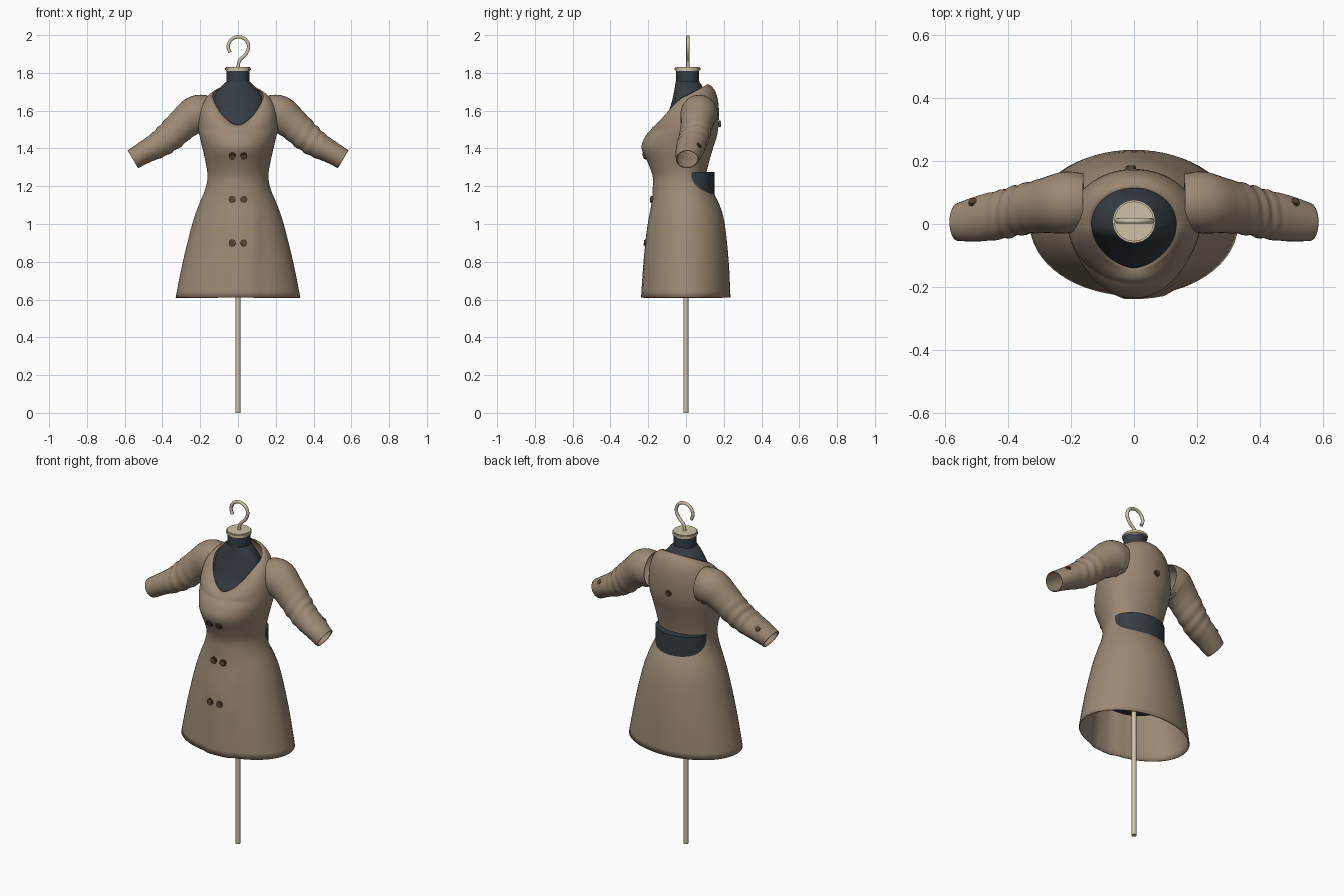
import bpy, bmesh
from math import sin, cos, pi, radians
from mathutils import Vector

if "Cube" in bpy.data.objects:
    bpy.data.objects.remove(bpy.data.objects["Cube"], do_unlink=True)


def material(name, rgb):
    m = bpy.data.materials.new(name)
    m.use_nodes = True
    m.diffuse_color = (*rgb, 1)
    m.node_tree.nodes["Principled BSDF"].inputs["Base Color"].default_value = (*rgb, 1)
    return m


TAN = material("tan_cloth", (0.33, 0.25, 0.175))
DARK = material("dark_fabric", (0.035, 0.046, 0.056))
CREAM = material("cream_wood", (0.62, 0.54, 0.39))
BROWN = material("brown_button", (0.09, 0.055, 0.03))
SEG = 64


def finish(name, bm, mat, angle=40):
    bmesh.ops.recalc_face_normals(bm, faces=bm.faces)
    me = bpy.data.meshes.new(name)
    bm.to_mesh(me)
    bm.free()
    me.materials.append(mat)
    ob = bpy.data.objects.new(name, me)
    bpy.context.collection.objects.link(ob)
    bpy.ops.object.select_all(action="DESELECT")
    ob.select_set(True)
    bpy.context.view_layer.objects.active = ob
    bpy.ops.object.shade_smooth_by_angle(angle=radians(angle))
    return ob


def smooth(rows, steps):
    """Catmull-Rom interpolation through rows of numbers."""
    out = []
    for i in range(len(rows) - 1):
        p = [rows[max(0, min(len(rows) - 1, i + k))] for k in (-1, 0, 1, 2)]
        for s in range(steps):
            t = s / steps
            out.append([b + 0.5 * t * (c - a + t * (2 * a - 5 * b + 4 * c - d + t * (3 * (b - c) + d - a)))
                        for a, b, c, d in zip(*p)])
    return out + [list(rows[-1])]


def loft(name, rings, mat, caps=False, angle=40):
    bm = bmesh.new()
    loops = [[bm.verts.new(p) for p in ring] for ring in rings]
    n = len(loops[0])
    for lo, hi in zip(loops, loops[1:]):
        for i in range(n):
            j = (i + 1) % n
            bm.faces.new((lo[i], lo[j], hi[j], hi[i]))
    if caps:
        bm.faces.new(loops[0])
        bm.faces.new(loops[-1])
    return finish(name, bm, mat, angle)


def body_ring(z, w, front, back):
    """Oval with separate front and back depths."""
    pts = []
    for i in range(SEG):
        a = 2 * pi * i / SEG
        s = sin(a)
        pts.append(Vector((w * cos(a), (back if s > 0 else -front) * s, z)))
    return pts


# Coat body: height, half width, front depth, back depth
COAT = [(0.61, 0.33, -0.228, 0.235), (0.8, 0.292, -0.215, 0.226), (1.0, 0.242, -0.195, 0.205),
        (1.1, 0.208, -0.182, 0.178), (1.18, 0.175, -0.177, 0.138), (1.25, 0.161, -0.176, 0.108),
        (1.32, 0.17, -0.2, 0.12), (1.4, 0.188, -0.235, 0.143), (1.46, 0.202, -0.218, 0.162),
        (1.5, 0.21, -0.185, 0.17)]
rings = []
for row in smooth(COAT, 4):
    ring = body_ring(*row)
    for p in ring:  # overlapping front flap on the skirt
        if p.y < -0.1 and -0.05 < p.x < 0.11 and p.z < 1.15:
            p.y -= 0.01 * min(1, (1.15 - p.z) / 0.2)
    rings.append(ring)

# Shoulders curve inward to the sloping neckline
base, steps = rings[-1], 10
neck = []
for i in range(SEG):
    a = 2 * pi * i / SEG
    s, c = sin(a), cos(a)
    if s < 0:
        neck.append(Vector((0.135 * c * abs(c) ** 0.2, 0.14 * s, 1.68 - 0.155 * (-s) ** 1.5)))
    else:
        neck.append(Vector((0.135 * c, 0.115 * s, 1.68 + 0.06 * s)))
for k in range(1, steps + 1):
    t = k / steps
    ring = []
    for p, q in zip(base, neck):
        ctrl = Vector((p.x, p.y * (1.12 if p.y > 0 else 0.95), p.z + 0.9 * (q.z - p.z)))
        ring.append(p * (1 - t) ** 2 + ctrl * 2 * t * (1 - t) + q * t * t)
    rings.append(ring)
coat = loft("coat_body", rings, TAN)
shell = coat.modifiers.new("cloth_thickness", "SOLIDIFY")
shell.thickness = 0.006
shell.offset = -1

# Sleeves: centre x, y, z, radius across the arm, radius in depth
SLEEVE = [(0.16, 0.07, 1.585, 0.095, 0.09), (0.22, 0.068, 1.58, 0.1, 0.098),
          (0.29, 0.058, 1.53, 0.086, 0.086), (0.36, 0.045, 1.465, 0.079, 0.08),
          (0.42, 0.03, 1.42, 0.07, 0.078), (0.49, 0.018, 1.382, 0.06, 0.073),
          (0.557, 0.006, 1.343, 0.055, 0.06)]
path = smooth(SLEEVE, 7)
for side, label in ((1, "left"), (-1, "right")):
    rings = []
    for k, (x, y, z, r, depth) in enumerate(path):
        a, b = path[max(0, k - 1)], path[min(len(path) - 1, k + 1)]
        along = Vector((b[0] - a[0], 0, b[2] - a[2])).normalized()
        up = Vector((-along.z, 0, along.x))
        fold = 0.045 * max(0, 1 - abs(x - 0.38) / 0.1)  # gathered elbow
        ring = []
        for i in range(32):
            g = 2 * pi * i / 32
            f = 1 + fold * sin(x * 150 + 2 * sin(g + 1))
            p = Vector((x, y, z)) + up * (r * f * cos(g)) + Vector((0, depth * f * sin(g), 0))
            ring.append((p.x * side, p.y, p.z))
        rings.append(ring)
    sleeve = loft(label + "_sleeve", rings, TAN, angle=60)
    shell = sleeve.modifiers.new("cloth_thickness", "SOLIDIFY")
    shell.thickness = 0.005
    shell.offset = -1

# Dress form inside the coat
FORM = [(0.83, 0.19, -0.16, 0.17), (1.0, 0.195, -0.165, 0.17), (1.15, 0.15, -0.15, 0.12),
        (1.25, 0.135, -0.145, 0.088), (1.4, 0.155, -0.175, 0.11), (1.5, 0.155, -0.14, 0.13),
        (1.58, 0.145, -0.097, 0.13), (1.66, 0.132, -0.072, 0.115), (1.72, 0.095, -0.06, 0.09)]
loft("dress_form", [body_ring(*r) for r in smooth(FORM + [(1.755, 0.06, -0.054, 0.07)], 4)], DARK, caps=True)


def cylinder(name, radius, depth, centre, mat, axis=(0, 0, 1), bevel=0.0, sides=32):
    bm = bmesh.new()
    bmesh.ops.create_cone(bm, cap_ends=True, segments=sides, radius1=radius, radius2=radius, depth=depth)
    if bevel:
        rim = [e for e in bm.edges if abs(e.verts[0].co.z - e.verts[1].co.z) < 1e-5]
        bmesh.ops.bevel(bm, geom=rim, offset=bevel, segments=2, affect="EDGES")
    ob = finish(name, bm, mat)
    ob.rotation_euler = Vector(axis).to_track_quat("Z", "Y").to_euler()
    ob.location = centre
    return ob


# Waist of the form showing through the back gap
waist = []
for z in (1.1, 1.275):
    waist.append([(0.155 * cos(pi * i / 32), 0.03 + 0.12 * sin(pi * i / 32), z) for i in range(33)])
loft("back_waist", waist, DARK, caps=True)

# Neck, cap and stand
cylinder("form_neck", 0.061, 0.11, (0, 0.008, 1.765), DARK)
cylinder("neck_cap", 0.068, 0.022, (0, 0.008, 1.82), CREAM, bevel=0.005)
cylinder("stand_pole", 0.0135, 0.85, (0, 0, 0.425), CREAM, sides=16)

# Hanging hook
curve = bpy.data.curves.new("hook", "CURVE")
curve.dimensions = "3D"
curve.bevel_depth = 0.009
curve.bevel_resolution = 3
curve.use_fill_caps = True
curve.materials.append(CREAM)
HOOK = [(0, 1.82), (0.008, 1.865), (0.042, 1.9), (0.056, 1.94), (0.04, 1.977), (0, 1.991),
        (-0.036, 1.975), (-0.052, 1.94), (-0.042, 1.908)]
pts = smooth(HOOK, 5)
line = curve.splines.new("POLY")
line.points.add(len(pts) - 1)
for point, (x, z) in zip(line.points, pts):
    point.co = (x, 0.01, z, 1)
bpy.context.collection.objects.link(bpy.data.objects.new("hook", curve))

# Buttons: double row in front, one on the back, one on each cuff
for row, (z, y, tilt) in enumerate(((1.36, -0.22, -0.4), (1.13, -0.182, 0.12), (0.9, -0.215, 0.1))):
    for x in (-0.03, 0.03):
        cylinder(f"front_button_{row}", 0.019, 0.016, (x, y, z), BROWN, (x, -1, tilt), 0.004, 20)
cylinder("back_button", 0.017, 0.016, (-0.01, 0.178, 1.53), BROWN, (0, 1, 0), 0.004, 20)
for side, label in ((1, "left"), (-1, "right")):
    cylinder(label + "_cuff_button", 0.017, 0.016, (0.508 * side, 0.068, 1.415), BROWN,
             (0.35 * side, 0.75, 0.65), 0.004, 20)
